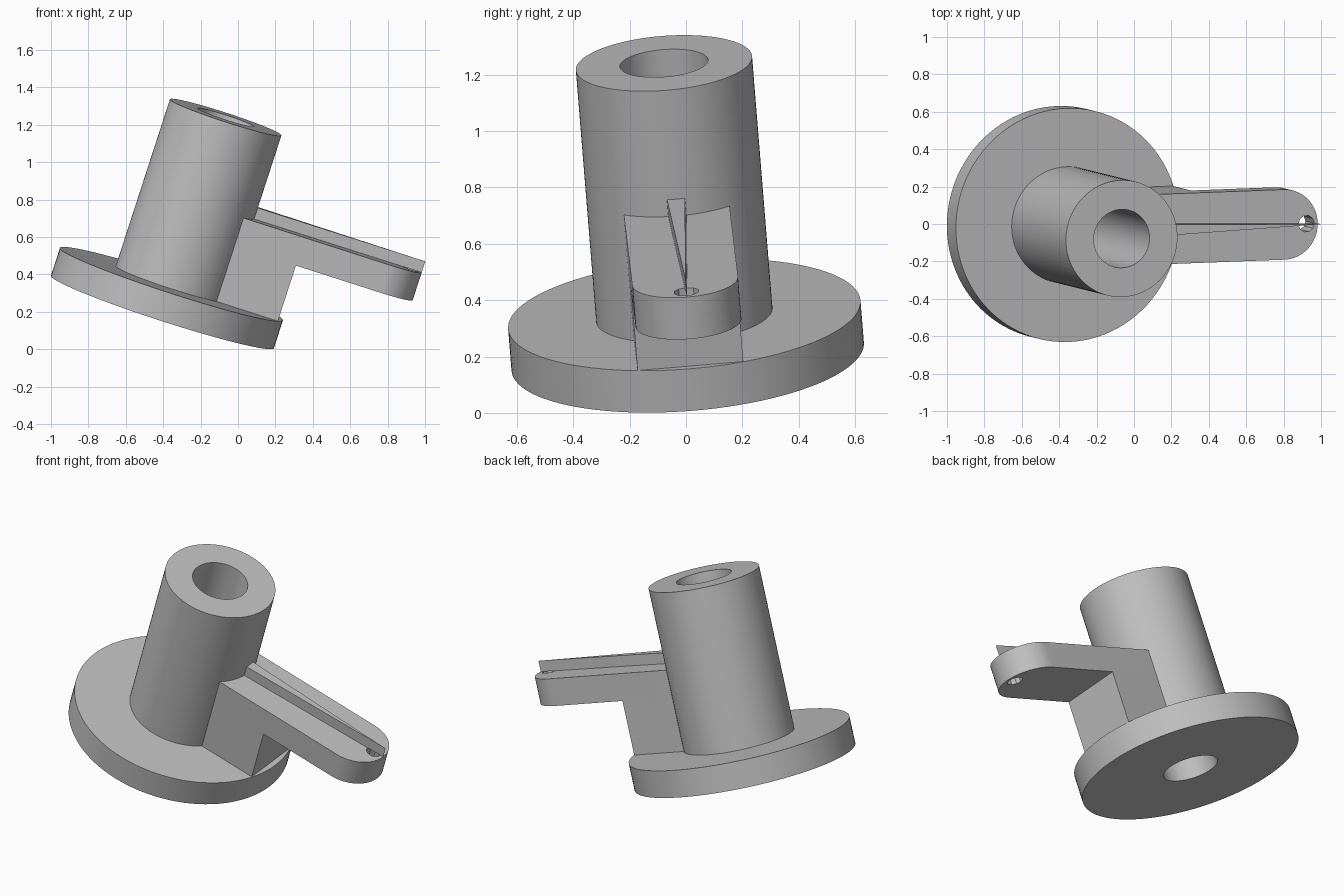
import bpy
import bmesh
from math import radians, sin, cos, pi
from mathutils import Matrix, Vector

if "Cube" in bpy.data.objects:
    bpy.data.objects.remove(bpy.data.objects["Cube"], do_unlink=True)

# Main dimensions, along the tilted axis of the tube
K = 0.627                       # flange radius
TUBE_R, BORE_R = K / 2, K / 4
FLANGE_H, TUBE_H = K / 4, K * 1.75
ARM_LOW, ARM_TOP = K * 0.75, K
ARM_HALF, ARM_END = K * 0.3, K * 2
POST_END = K * 0.95
TILT = (Matrix.Translation((-0.404, 0.006, 0.2))
        @ Matrix.Rotation(radians(18), 4, 'Y')
        @ Matrix.Rotation(radians(4.4), 4, 'X')
        @ Matrix.Rotation(radians(2.1), 4, 'Z'))

grey = bpy.data.materials.new("plain_grey")
grey.use_nodes = True
grey.diffuse_color = (0.52, 0.52, 0.52, 1)
grey.node_tree.nodes["Principled BSDF"].inputs["Base Color"].default_value = (0.52, 0.52, 0.52, 1)


def make(name, bm):
    """Turn a bmesh into a grey object in the tilted frame."""
    bmesh.ops.recalc_face_normals(bm, faces=bm.faces)
    mesh = bpy.data.meshes.new(name)
    bm.to_mesh(mesh)
    bm.free()
    mesh.transform(TILT)
    mesh.materials.append(grey)
    obj = bpy.data.objects.new(name, mesh)
    bpy.context.collection.objects.link(obj)
    return obj


def prism(name, outline, low, high):
    """Extrude a flat outline from one height to another."""
    bm = bmesh.new()
    face = bm.faces.new([bm.verts.new((x, y, low)) for x, y in outline])
    new = bmesh.ops.extrude_face_region(bm, geom=[face])["geom"]
    verts = [v for v in new if isinstance(v, bmesh.types.BMVert)]
    bmesh.ops.translate(bm, verts=verts, vec=(0, 0, high - low))
    return make(name, bm)


def arc(cx, radius, start, end, steps):
    angles = [start + (end - start) * i / steps for i in range(steps + 1)]
    return [(cx + radius * cos(a), radius * sin(a)) for a in angles]


def smooth(obj):
    bpy.ops.object.select_all(action='DESELECT')
    obj.select_set(True)
    bpy.context.view_layer.objects.active = obj
    bpy.ops.object.shade_smooth_by_angle(angle=radians(30))


# Flange and tube with a bore right through, turned from one profile
profile = [(BORE_R, 0), (K, 0), (K, FLANGE_H), (TUBE_R, FLANGE_H),
           (TUBE_R, TUBE_H), (BORE_R, TUBE_H)]
bm = bmesh.new()
ring = [bm.verts.new((r, 0, h)) for r, h in profile]
edges = [bm.edges.new((ring[i - 1], ring[i])) for i in range(len(ring))]
bmesh.ops.spin(bm, geom=ring + edges, cent=(0, 0, 0), axis=(0, 0, 1),
               angle=2 * pi, steps=96, use_merge=True)
bmesh.ops.remove_doubles(bm, verts=bm.verts, dist=1e-4)
smooth(make("flanged_tube", bm))

# Post under the arm, rooted inside the tube wall
root = 0.24
prism("arm_post", [(root, -ARM_HALF), (POST_END, -ARM_HALF),
                   (POST_END, ARM_HALF), (root, ARM_HALF)], FLANGE_H, ARM_LOW)

# Arm with a round end and a small hole
outline = [(root, -ARM_HALF)]
outline += arc(ARM_END - ARM_HALF, ARM_HALF, -pi / 2, pi / 2, 32)
outline += [(root, ARM_HALF)]
arm = prism("pointer_arm", outline, ARM_LOW, ARM_TOP)
cutter = prism("hole_cutter", arc(K * 1.9, 0.045, 0, 2 * pi, 10)[:-1],
               ARM_LOW - 0.1, ARM_TOP + 0.1)
cutter.hide_render = True
cut = arm.modifiers.new("hole", 'BOOLEAN')
cut.operation = 'DIFFERENCE'
cut.solver = 'EXACT'
cut.object = cutter
smooth(arm)
bpy.ops.object.modifier_apply(modifier=cut.name)
bpy.data.objects.remove(cutter, do_unlink=True)

# Thin wedge on the arm, tapering to a point at the tip
prism("pointer_wedge", [(0.28, -0.033), (ARM_END, 0), (0.28, 0.033)],
      ARM_TOP, ARM_TOP + K * 0.1)
